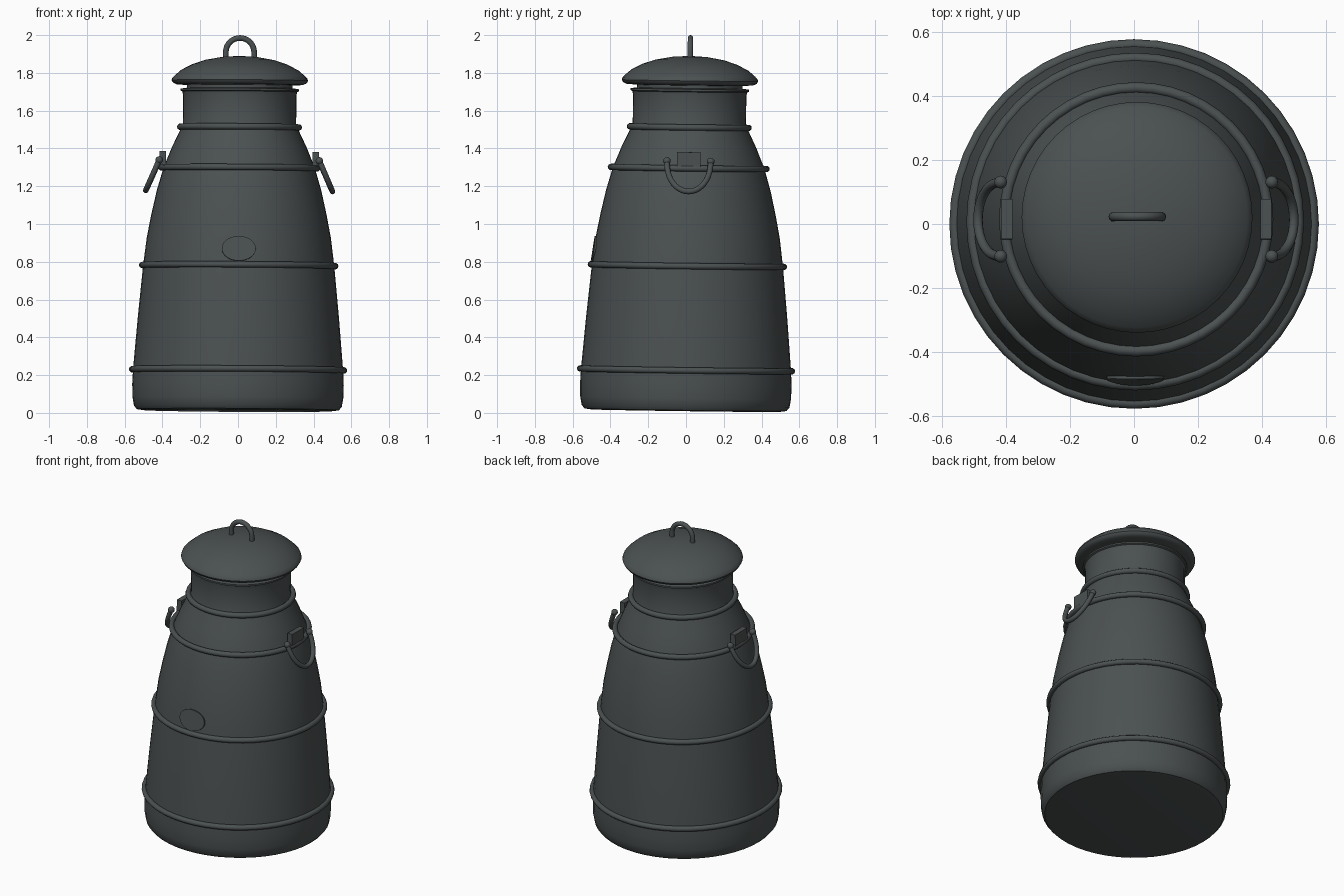
import bpy, math
from mathutils import Matrix, Vector

if "Cube" in bpy.data.objects:
    bpy.data.objects.remove(bpy.data.objects["Cube"])

metal = bpy.data.materials.new("dark grey metal")
metal.diffuse_color = (0.07, 0.081, 0.082, 1)
metal.use_nodes = True
metal.node_tree.nodes["Principled BSDF"].inputs["Base Color"].default_value = metal.diffuse_color

# The whole can leans very slightly to the right and back
LEAN = Matrix.Translation((-0.001, -0.003, 0)) @ Matrix.Rotation(-0.0135, 4, 'X') @ Matrix.Rotation(0.006, 4, 'Y')


def finish(ob, name, angle=40):
    ob.name = name
    ob.data.materials.clear()
    ob.data.materials.append(metal)
    bpy.ops.object.select_all(action='DESELECT')
    ob.select_set(True)
    bpy.context.view_layer.objects.active = ob
    bpy.ops.object.shade_smooth_by_angle(angle=math.radians(angle))
    ob.matrix_world = LEAN @ ob.matrix_basis
    return ob


def lathe(name, profile, n=48):
    """Spin (radius, z) points round the z axis; radius 0 becomes a pole."""
    verts, rows, faces = [], [], []
    for r, z in profile:
        if r == 0:
            rows.append([len(verts)] * n)
            verts.append((0, 0, z))
        else:
            rows.append(list(range(len(verts), len(verts) + n)))
            verts += [(r * math.cos(2 * math.pi * i / n), r * math.sin(2 * math.pi * i / n), z) for i in range(n)]
    for a, b in zip(rows, rows[1:]):
        for i in range(n):
            j = (i + 1) % n
            faces.append(list(dict.fromkeys((a[i], a[j], b[j], b[i]))))
    me = bpy.data.meshes.new(name)
    me.from_pydata(verts, [], faces)
    ob = bpy.data.objects.new(name, me)
    bpy.context.collection.objects.link(ob)
    return finish(ob, name)


def tube(name, points, radius):
    """Round bar along a path."""
    cu = bpy.data.curves.new(name, 'CURVE')
    cu.dimensions = '3D'
    cu.bevel_depth = radius
    cu.bevel_resolution = 3
    cu.use_fill_caps = True
    sp = cu.splines.new('POLY')
    sp.points.add(len(points) - 1)
    for p, co in zip(sp.points, points):
        p.co = (*co, 1)
    ob = bpy.data.objects.new(name, cu)
    bpy.context.collection.objects.link(ob)
    bpy.ops.object.select_all(action='DESELECT')
    ob.select_set(True)
    bpy.context.view_layer.objects.active = ob
    bpy.ops.object.convert(target='MESH')
    return finish(bpy.context.object, name)


# Can body with neck and flared mouth
lathe("can_body", [(0, 0.012), (0.50, 0.012), (0.535, 0.017), (0.55, 0.035), (0.558, 0.08),
                   (0.56, 0.15), (0.556, 0.23), (0.533, 0.5), (0.506, 0.78), (0.487, 0.93),
                   (0.464, 1.05), (0.435, 1.18), (0.40, 1.30), (0.355, 1.41), (0.312, 1.50),
                   (0.30, 1.53), (0.30, 1.68), (0.304, 1.70), (0.314, 1.705), (0.314, 1.715),
                   (0.28, 1.72), (0.28, 1.76)])

# Domed lid with rolled rim
lathe("lid", [(0, 1.735), (0.29, 1.735), (0.335, 1.738), (0.354, 1.747), (0.361, 1.76),
              (0.357, 1.773), (0.345, 1.785), (0.31, 1.815), (0.25, 1.846), (0.18, 1.869),
              (0.09, 1.885), (0, 1.89)])

# Reinforcing hoops
for i, (r, z) in enumerate([(0.561, 0.228), (0.511, 0.78), (0.412, 1.297), (0.314, 1.513)]):
    bpy.ops.mesh.primitive_torus_add(major_radius=r, minor_radius=0.017, major_segments=48,
                                     minor_segments=10, location=(0, 0, z))
    finish(bpy.context.object, f"hoop_{i + 1}", 60)

# Lid handle arch
arch = [(0.075 * math.cos(math.pi * k / 16), 0, 1.91 + 0.075 * math.sin(math.pi * k / 16)) for k in range(17)]
tube("lid_handle", [(0.075, 0, 1.865)] + arch + [(-0.075, 0, 1.865)], 0.015)

# Side handles: bracket plate, hanging bail and ball ends
for side, s in (("left", -1), ("right", 1)):
    bpy.ops.mesh.primitive_cube_add(size=1, location=(s * 0.405, 0, 1.34))
    ob = bpy.context.object
    ob.scale = (0.034, 0.125, 0.085)
    bpy.ops.object.transform_apply(location=False, rotation=False, scale=True)
    finish(ob, f"{side}_handle_bracket", 30)
    bail = []
    for k in range(21):
        a = math.pi * k / 20
        drop = math.sin(a) ** 0.9
        bail.append((s * (0.424 + 0.07 * drop), 0.116 * math.cos(a), 1.335 - 0.16 * drop))
    tube(f"{side}_handle_bail", bail, 0.015)
    for end, p in (("back", bail[0]), ("front", bail[-1])):
        bpy.ops.mesh.primitive_uv_sphere_add(segments=16, ring_count=10, radius=0.02, location=p)
        finish(bpy.context.object, f"{side}_{end}_ball")

# Oval badge on the front, leaning with the wall
bpy.ops.mesh.primitive_cylinder_add(vertices=32, radius=1, depth=1, location=(0, -0.492, 0.863))
ob = bpy.context.object
ob.scale = (0.09, 0.066, 0.024)
ob.rotation_euler = (math.radians(90 - 8), 0, 0)
bpy.ops.object.transform_apply(location=False, rotation=True, scale=True)
for v in ob.data.vertices:  # wrap round the body
    v.co.y += 0.492 - math.sqrt(0.492 ** 2 - v.co.x ** 2)
finish(ob, "front_badge", 30)
